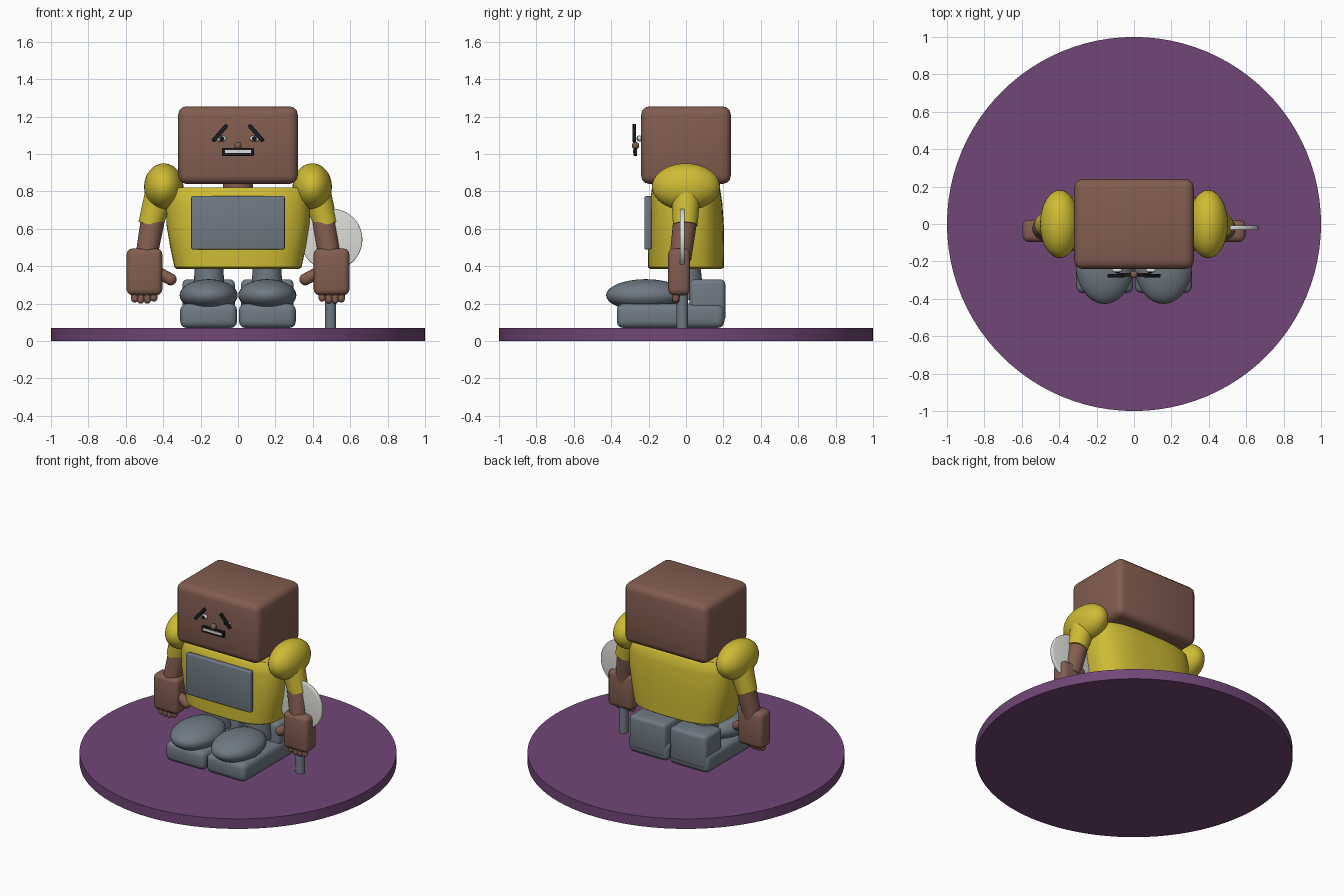
import bpy, bmesh, math
from mathutils import Vector, Matrix

if "Cube" in bpy.data.objects:
    bpy.data.objects.remove(bpy.data.objects["Cube"])


def material(name, rgb):
    m = bpy.data.materials.new(name)
    m.diffuse_color = (*rgb, 1)
    m.use_nodes = True
    m.node_tree.nodes["Principled BSDF"].inputs["Base Color"].default_value = m.diffuse_color
    return m


PURPLE = material("purple", (0.16, 0.062, 0.18))
BROWN = material("brown", (0.225, 0.11, 0.08))
YELLOW = material("yellow", (0.62, 0.50, 0.035))
GREY = material("slate_grey", (0.16, 0.195, 0.23))
PALE = material("pale_grey", (0.72, 0.72, 0.69))
BLACK = material("black", (0.012, 0.012, 0.014))


def make(name, bm, mat, bevel=0, segments=3):
    me = bpy.data.meshes.new(name)
    bmesh.ops.recalc_face_normals(bm, faces=bm.faces)
    bm.to_mesh(me)
    bm.free()
    me.materials.append(mat)
    ob = bpy.data.objects.new(name, me)
    bpy.context.collection.objects.link(ob)
    bpy.context.view_layer.objects.active = ob
    bpy.ops.object.select_all(action='DESELECT')
    ob.select_set(True)
    if bevel:
        mod = ob.modifiers.new("rounding", 'BEVEL')
        mod.width, mod.segments = bevel, segments
        mod.angle_limit = math.radians(50)
        mod.limit_method = 'ANGLE'
        bpy.ops.object.modifier_apply(modifier=mod.name)
    bpy.ops.object.shade_smooth_by_angle(angle=math.radians(40))
    return ob


def box(name, lo, hi, mat, bevel=0, tilt=0):
    """Box between two corners, optionally tilted about y."""
    lo, hi = Vector(lo), Vector(hi)
    bm = bmesh.new()
    bmesh.ops.create_cube(bm, size=1, matrix=Matrix.Translation((lo + hi) / 2)
                          @ Matrix.Rotation(tilt, 4, 'Y')
                          @ Matrix.Diagonal((*(hi - lo), 1)))
    return make(name, bm, mat, bevel)


def ball(name, centre, radii, mat, seg=40):
    bm = bmesh.new()
    bmesh.ops.create_uvsphere(bm, u_segments=seg, v_segments=seg // 2, radius=1,
                              matrix=Matrix.Translation(centre) @ Matrix.Diagonal((*radii, 1)))
    return make(name, bm, mat)


def rod(name, a, b, ra, rb, mat, seg=32, bevel=0):
    """Tapered cylinder from point a to point b."""
    a, b = Vector(a), Vector(b)
    d = b - a
    bm = bmesh.new()
    bmesh.ops.create_cone(bm, cap_ends=True, segments=seg, radius1=ra, radius2=rb, depth=d.length,
                          matrix=Matrix.Translation((a + b) / 2)
                          @ d.to_track_quat('Z', 'Y').to_matrix().to_4x4())
    return make(name, bm, mat, bevel)


def capsule(name, a, b, r, mat):
    a, b = Vector(a), Vector(b)
    d = b - a
    rot = d.to_track_quat('Z', 'Y').to_matrix().to_4x4()
    bm = bmesh.new()
    bmesh.ops.create_uvsphere(bm, u_segments=20, v_segments=11, radius=r)
    for v in bm.verts:
        v.co.z += d.length / 2 * (1 if v.co.z > 0 else -1)
    bmesh.ops.transform(bm, verts=bm.verts, matrix=Matrix.Translation((a + b) / 2) @ rot)
    return make(name, bm, mat)


def loft(name, rings, power, mat, seg=64):
    """Stack of rounded-rectangle rings given as (z, half x, half y)."""
    bm = bmesh.new()
    loops = []
    for z, rx, ry in rings:
        loop = []
        for i in range(seg):
            t = 2 * math.pi * i / seg
            c, s = math.cos(t), math.sin(t)
            loop.append(bm.verts.new((rx * math.copysign(abs(c) ** (2 / power), c),
                                      ry * math.copysign(abs(s) ** (2 / power), s), z)))
        loops.append(loop)
    for p, q in zip(loops, loops[1:]):
        for i in range(seg):
            j = (i + 1) % seg
            bm.faces.new((p[i], p[j], q[j], q[i]))
    bm.faces.new(loops[0])
    bm.faces.new(loops[-1])
    return make(name, bm, mat)


# Display base
rod("base", (0, 0, 0), (0, 0, 0.07), 1, 1, PURPLE, seg=96)

# Body and head
loft("torso", [(0.385, 0.325, 0.19), (0.395, 0.34, 0.203), (0.5, 0.362, 0.204), (0.62, 0.382, 0.202),
               (0.74, 0.385, 0.194), (0.81, 0.375, 0.183), (0.822, 0.36, 0.172)], 2.9, YELLOW)
box("chest_panel", (-0.25, -0.222, 0.49), (0.25, -0.185, 0.775), GREY, 0.008)
rod("neck", (0, 0, 0.8), (0, 0, 0.86), 0.08, 0.08, BROWN)
box("head", (-0.32, -0.24, 0.84), (0.32, 0.24, 1.255), BROWN, 0.045)

# Face
ball("nose", (0, -0.27, 1.045), (0.02, 0.02, 0.02), BROWN, 20)
box("mouth", (-0.085, -0.28, 0.99), (0.085, -0.262, 1.033), BLACK, 0.003)
box("teeth", (-0.07, -0.284, 1.006), (0.07, -0.275, 1.022), PALE)

for s, side in ((-1, "left"), (1, "right")):
    # Eyes and slanted brows
    ball(f"{side}_eye", (s * 0.09, -0.248, 1.083), (0.028, 0.012, 0.017), PALE, 24)
    ball(f"{side}_pupil", (s * 0.087, -0.258, 1.083), (0.012, 0.006, 0.013), BLACK, 16)
    box(f"{side}_brow", (s * 0.097 - 0.058, -0.285, 1.101), (s * 0.097 + 0.058, -0.268, 1.123),
        BLACK, 0.003, tilt=s * math.radians(49))

    # Shoulder, sleeve and forearm
    ball(f"{side}_shoulder", (s * 0.397, 0, 0.825), (0.105, 0.182, 0.125), YELLOW)
    rod(f"{side}_sleeve", (s * 0.42, 0, 0.79), (s * 0.468, -0.004, 0.62), 0.078, 0.066, YELLOW)
    rod(f"{side}_forearm", (s * 0.45, 0, 0.68), (s * 0.492, -0.03, 0.44), 0.065, 0.058, BROWN)

    # Hand with fingers and thumb
    hx = s * 0.5
    box(f"{side}_hand", (hx - 0.095, -0.095, 0.245), (hx + 0.095, 0.022, 0.495), BROWN, 0.03)
    for k, (dx, tip) in enumerate(((-0.05, 0.23), (-0.015, 0.219), (0.02, 0.219), (0.052, 0.225))):
        x = hx + s * dx
        capsule(f"{side}_finger_{k + 1}", (x, -0.045, 0.28), (x, -0.055, tip), 0.019, BROWN)
    capsule(f"{side}_thumb", (s * 0.425, -0.04, 0.365), (s * 0.36, -0.05, 0.33), 0.032, BROWN)

    # Leg and shoe
    rod(f"{side}_leg", (s * 0.155, 0.01, 0.22), (s * 0.155, 0.0, 0.42), 0.088, 0.074, GREY)
    box(f"{side}_sole", (s * 0.157 - 0.152, -0.37, 0.07), (s * 0.157 + 0.152, 0.205, 0.2), GREY, 0.035)
    box(f"{side}_heel", (s * 0.157 - 0.14, 0.02, 0.1), (s * 0.157 + 0.14, 0.21, 0.33), GREY, 0.025)
    ball(f"{side}_toe_cap", (s * 0.157, -0.215, 0.245), (0.155, 0.212, 0.086), GREY)

# Paddle held in one hand
rod("paddle_handle", (0.495, -0.02, 0.07), (0.495, -0.02, 0.42), 0.03, 0.03, GREY, seg=24)
rod("paddle_disc", (0.5, -0.032, 0.543), (0.5, -0.008, 0.543), 0.165, 0.165, PALE, seg=64, bevel=0.006)
